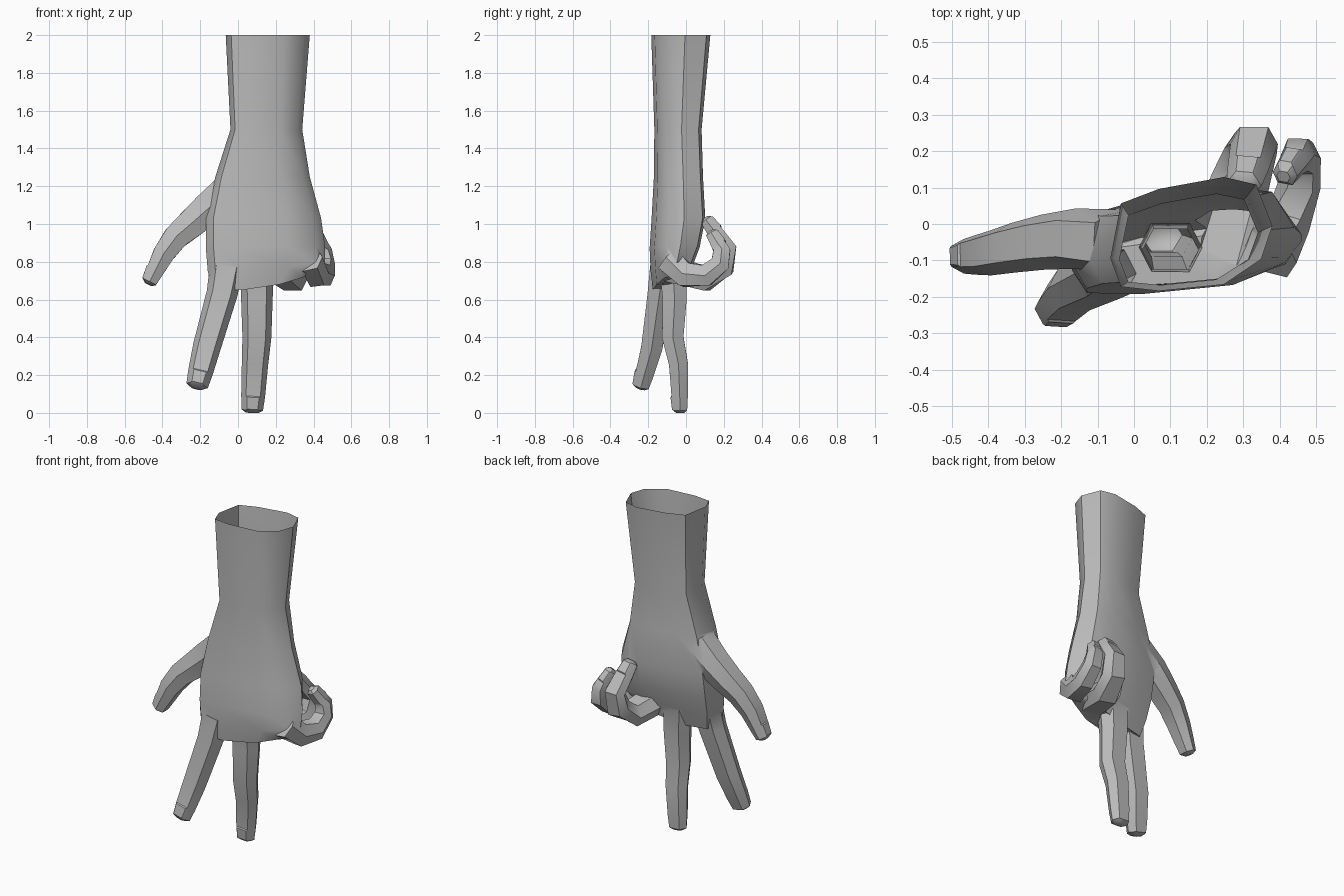
import bpy, bmesh
from mathutils import Vector

if "Cube" in bpy.data.objects:
    bpy.data.objects.remove(bpy.data.objects["Cube"])

skin = bpy.data.materials.new("plain grey")
skin.use_nodes = True
grey = (.5, .5, .5, 1)
skin.diffuse_color = grey
skin.node_tree.nodes["Principled BSDF"].inputs["Base Color"].default_value = grey

# Half-outlines shared by every section of the arm and of the fingers
arm_outline = [(-1, -.3), (-.87, -.85), (-.4, -1), (.4, -1), (.86, -.6), (1, 0),
               (.8, .8), (.4, 1), (-.4, .9), (-.87, .7)]
finger_outline = [(1, 0), (.6, 1), (-.6, 1), (-1, 0), (-.6, -1), (.6, -1)]


def loft(name, rings, with_nail=False):
    """Skin a stack of rings; optionally raise a nail on the last full segment."""
    bm = bmesh.new()
    loops = [[bm.verts.new(point) for point in ring] for ring in rings]
    count = len(loops[0])
    for lower, upper in zip(loops, loops[1:]):
        for i in range(count):
            j = (i + 1) % count
            face = bm.faces.new((lower[i], lower[j], upper[j], upper[i]))
            if with_nail and upper is loops[-2] and i == 1:
                nail = face
    bm.faces.new(loops[0])
    bm.faces.new(loops[-1])
    bmesh.ops.recalc_face_normals(bm, faces=bm.faces)
    if with_nail:
        bmesh.ops.inset_region(bm, faces=[nail], thickness=.008, depth=.006)
    mesh = bpy.data.meshes.new(name)
    bm.to_mesh(mesh)
    bm.free()
    mesh.materials.append(skin)
    part = bpy.data.objects.new(name, mesh)
    bpy.context.collection.objects.link(part)
    return part


def finger(name, across, base_size, tip_size, *joints):
    """Tapered tube through the joints, with a nail segment and a blunt tip."""
    points = [Vector(joint) for joint in joints]
    end = points[-1]
    heading = (end - points[-2]).normalized()
    points[-1:] = [end - heading * .09, end - heading * .015, end]
    last = len(points) - 1
    rings = []
    for i, point in enumerate(points):
        tangent = (points[min(i + 1, last)] - points[max(i - 1, 0)]).normalized()
        side = Vector(across)
        side = (side - tangent * side.dot(tangent)).normalized()
        back = tangent.cross(side)
        size = Vector(base_size).lerp(Vector(tip_size), i / last)
        if i == last:
            size *= .65
        rings.append([point + side * (u * size.x) + back * (v * size.y)
                      for u, v in finger_outline])
    return loft(name, rings, with_nail=True)


def arm_section(z, left, right, front, rear):
    """One ring of the arm, twisted back and lifted toward the little finger."""
    middle, half = (left + right) / 2, (right - left) / 2
    centre, depth = (front + rear) / 2, (rear - front) / 2
    lift = max(0, .95 - z) / 4
    return [(middle + u * half, centre + v * depth + u * half * .1, z + lift * max(u, 0))
            for u, v in arm_outline]


# Forearm and palm
hand = loft("hand", [
    arm_section(2, -.065, .38, -.175, .12),
    arm_section(1.5, -.04, .34, -.16, .075),
    arm_section(1.25, -.12, .38, -.16, .08),
    arm_section(1.03, -.17, .44, -.17, .09),
    arm_section(.87, -.17, .46, -.18, .06),
    arm_section(.75, -.16, .46, -.175, .02),
    arm_section(.65, -.13, .37, -.165, -.02),
])

# Two walking fingers, two curled ones, and the thumb
sideways, forward = (1, 0, 0), (0, -1, 0)
fingers = [
    finger("index_finger", sideways, (.09, .07), (.05, .035),
           (-.06, -.12, .77), (-.085, -.14, .63), (-.165, -.18, .35), (-.22, -.24, .13)),
    finger("middle_finger", sideways, (.09, .07), (.05, .03),
           (.1, -.07, .76), (.1, -.06, .6), (.1, -.07, .4), (.09, -.04, .26),
           (.075, -.03, 0)),
    finger("ring_finger", sideways, (.09, .07), (.04, .025),
           (.23, -.08, .76), (.29, .11, .71), (.32, .2, .77), (.33, .22, .87),
           (.3, .1, 1.03)),
    finger("little_finger", sideways, (.07, .07), (.03, .025),
           (.38, -.09, .81), (.42, 0, .73), (.455, .11, .73), (.46, .18, .79),
           (.45, .19, .86), (.41, .13, .96)),
    finger("thumb", forward, (.09, .095), (.04, .028),
           (-.05, -.05, 1.17), (-.16, -.04, 1.08), (-.25, -.05, 1), (-.33, -.065, .93),
           (-.395, -.08, .84), (-.475, -.09, .68)),
]

# Weld the fingers into the palm
for part in fingers:
    weld = hand.modifiers.new(part.name, 'BOOLEAN')
    weld.operation = 'UNION'
    weld.solver = 'EXACT'
    weld.object = part
depsgraph = bpy.context.evaluated_depsgraph_get()
welded = bpy.data.meshes.new_from_object(hand.evaluated_get(depsgraph))
hand.modifiers.clear()
hand.data = welded
for part in fingers:
    bpy.data.objects.remove(part)

# Open the wrist end
bm = bmesh.new()
bm.from_mesh(welded)
lid = [face for face in bm.faces if all(vert.co.z > 1.99 for vert in face.verts)]
bmesh.ops.delete(bm, geom=lid, context='FACES_ONLY')
bm.to_mesh(welded)
bm.free()

bpy.ops.object.select_all(action='DESELECT')
hand.select_set(True)
bpy.context.view_layer.objects.active = hand
bpy.ops.object.shade_smooth_by_angle(angle=.7)
